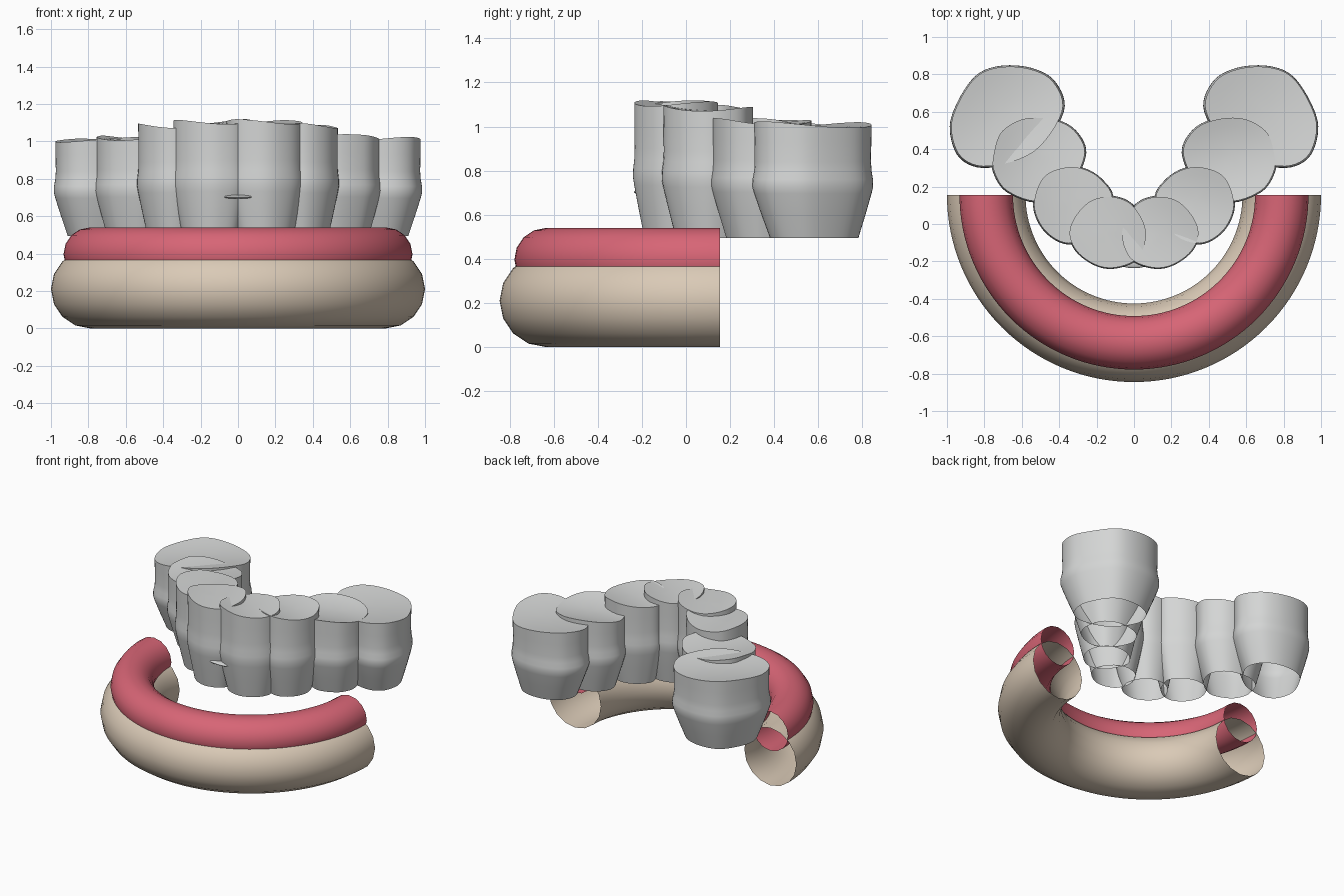
import bpy, bmesh, math
from mathutils import Vector

if "Cube" in bpy.data.objects:
    bpy.data.objects.remove(bpy.data.objects["Cube"])


def material(name, color):
    m = bpy.data.materials.new(name)
    m.use_nodes = True
    m.diffuse_color = (*color, 1)
    m.node_tree.nodes["Principled BSDF"].inputs["Base Color"].default_value = (*color, 1)
    return m


enamel = material("enamel white", (0.66, 0.67, 0.665))
gum = material("gum pink", (0.68, 0.13, 0.18))
bone = material("bone beige", (0.70, 0.59, 0.47))


def finish(name, bm, mat):
    bmesh.ops.recalc_face_normals(bm, faces=bm.faces)
    mesh = bpy.data.meshes.new(name)
    bm.to_mesh(mesh)
    bm.free()
    mesh.materials.append(mat)
    ob = bpy.data.objects.new(name, mesh)
    bpy.context.collection.objects.link(ob)
    bpy.ops.object.select_all(action="DESELECT")
    ob.select_set(True)
    bpy.context.view_layer.objects.active = ob
    bpy.ops.object.shade_smooth_by_angle(angle=math.radians(38))
    return ob


def bridge(bm, a, b):
    n = len(a)
    for i in range(n):
        bm.faces.new((a[i], a[(i + 1) % n], b[(i + 1) % n], b[i]))


# Half-ring tubes with open ends
def half_ring(name, radius, z, mat, major=0.79, y=0.155, sides=16, steps=64):
    bm = bmesh.new()
    rings = []
    for s in range(steps + 1):
        a = math.pi * (1 + s / steps)
        ring = []
        for k in range(sides):
            t = math.tau * k / sides
            r = major + radius * math.cos(t)
            ring.append(bm.verts.new((r * math.cos(a), y + r * math.sin(a), z + radius * math.sin(t))))
        rings.append(ring)
    for a, b in zip(rings, rings[1:]):
        bridge(bm, a, b)
    finish(name, bm, mat)


half_ring("jaw_bone", 0.21, 0.21, bone)
half_ring("gum_ridge", 0.143, 0.397, gum)


def smooth_loop(points, per=6):
    """Closed Catmull-Rom curve through the points."""
    p = [Vector(q) for q in points]
    n, out = len(p), []
    for i in range(n):
        a, b, c, d = (p[(i + k) % n] for k in (-1, 0, 1, 2))
        for j in range(per):
            t = j / per
            out.append(0.5 * (2 * b + (c - a) * t + (2 * a - 5 * b + 4 * c - d) * t ** 2
                              + (3 * b - a - 3 * c + d) * t ** 3))
    return out


# Tooth wall: (height fraction, outline scale); open at the root
PROFILE = [(0, 0.73), (0.2, 0.86), (0.38, 0.97), (0.44, 1), (0.5, 0.995),
           (0.57, 0.97), (0.65, 0.96), (0.82, 0.965), (1, 0.97)]
ROOT_Z = 0.495
DISH_TURN = math.radians(40)


def tooth(name, outline, top, dish, side):
    loop = smooth_loop([(side * x, y) for x, y in outline])
    mid = sum(loop, Vector((0, 0))) / len(loop)
    out = mid - Vector((0, 0.6))
    angle = math.atan2(out.y, out.x) + DISH_TURN
    across = Vector((-math.sin(angle), math.cos(angle)))
    reach = max(abs((q - mid).dot(across)) for q in loop)

    # Biting surface is a shallow trough
    def crown(offset):
        return top - dish * (1 - (offset.dot(across) / reach) ** 2)

    bm = bmesh.new()

    def ring(scale, frac):
        verts = []
        for q in loop:
            off = (q - mid) * scale
            z = ROOT_Z + frac * (top - ROOT_Z) if frac < 1 else crown(off)
            verts.append(bm.verts.new((*(mid + off), z)))
        return verts

    rings = [ring(s, f) for f, s in PROFILE]
    rings += [ring(s, 1) for s in (0.75, 0.5, 0.25)]
    for a, b in zip(rings, rings[1:]):
        bridge(bm, a, b)
    centre = bm.verts.new((*mid, crown(Vector((0, 0)))))
    last = rings[-1]
    for i in range(len(last)):
        bm.faces.new((last[i], last[(i + 1) % len(last)], centre))
    finish(name, bm, enamel)


TEETH = {
    "front_tooth": ([(0, 0.1), (0.11, 0.15), (0.23, 0.13), (0.32, 0.04), (0.35, -0.06),
                     (0.3, -0.16), (0.19, -0.23), (0.08, -0.235), (-0.03, -0.18), (-0.07, -0.04)],
                    1.12, 0.028),
    "second_tooth": ([(0.11, 0.13), (0.17, 0.24), (0.27, 0.3), (0.38, 0.305), (0.49, 0.25),
                      (0.54, 0.1), (0.48, -0.04), (0.35, -0.11), (0.2, -0.05)],
                     1.1, 0.03),
    "third_tooth": ([(0.255, 0.38), (0.31, 0.5), (0.42, 0.56), (0.58, 0.57), (0.71, 0.5),
                     (0.755, 0.38), (0.755, 0.28), (0.68, 0.17), (0.5, 0.115), (0.33, 0.22)],
                    1.04, 0.035),
    "back_tooth": ([(0.375, 0.6), (0.42, 0.76), (0.55, 0.835), (0.72, 0.845), (0.85, 0.79),
                    (0.95, 0.64), (0.985, 0.5), (0.93, 0.35), (0.78, 0.3), (0.53, 0.38)],
                   1.025, 0.03),
}
for name, (outline, top, dish) in TEETH.items():
    for word, side in (("left", 1), ("right", -1)):
        tooth(f"{word}_{name}", outline, top, dish, side)

# Thin bar across the two front teeth
bm = bmesh.new()
bmesh.ops.create_uvsphere(bm, u_segments=16, v_segments=8, radius=1)
bmesh.ops.scale(bm, vec=(0.09, 0.03, 0.01), verts=bm.verts)
bmesh.ops.translate(bm, vec=(0, -0.206, 0.703), verts=bm.verts)
finish("front_bar", bm, enamel)
